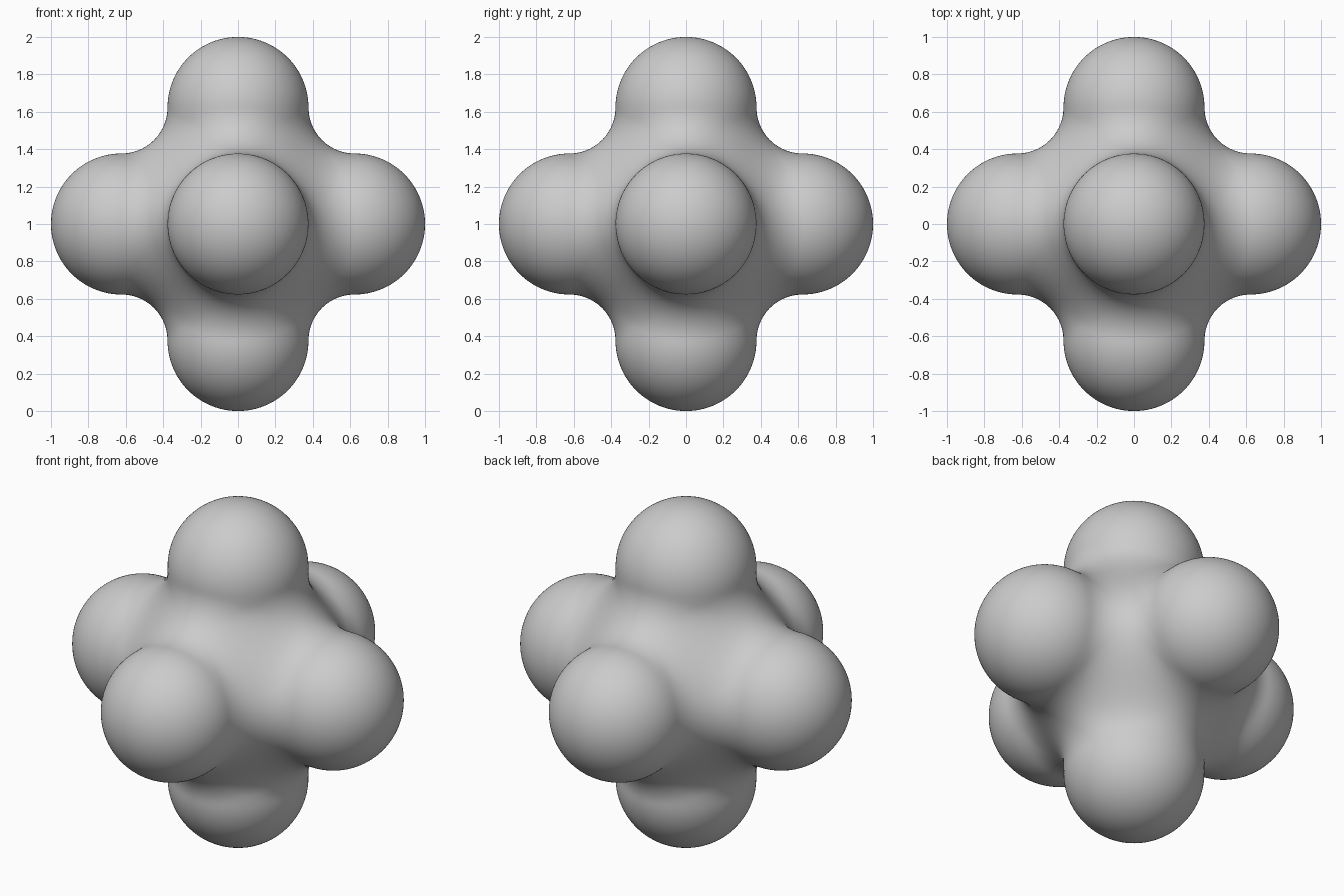
import bpy, bmesh
from math import sqrt
from mathutils import Vector

if "Cube" in bpy.data.objects:
    bpy.data.objects.remove(bpy.data.objects["Cube"])

ARM = 0.377           # radius of every rounded arm
REACH = 1.0 - ARM     # centre of each spherical arm end
FILLET = REACH - ARM  # radius of the blend between arms


def axis_distance(p, axis):
    """Distance from p to the core segment of the arm pair on one axis."""
    q = p.copy()
    q[axis] = max(abs(q[axis]) - REACH, 0.0)
    return q.length


def inside(p):
    """Round-filleted union of three crossing capsules."""
    total = 0.0
    for axis in range(3):
        u = max(FILLET + ARM - axis_distance(p, axis), 0.0)
        total += u * u
    return sqrt(total) >= FILLET


def surface_point(direction):
    lo, hi = 0.3, 1.05
    for _ in range(20):
        mid = (lo + hi) / 2
        if inside(direction * mid):
            lo = mid
        else:
            hi = mid
    return direction * lo


# Six-lobed body: a fine sphere pushed out onto the blended arms
bm = bmesh.new()
bmesh.ops.create_icosphere(bm, subdivisions=7, radius=1.0)
for v in bm.verts:
    v.co = surface_point(v.co.normalized()) + Vector((0, 0, 1))
for f in bm.faces:
    f.smooth = True
mesh = bpy.data.meshes.new("six_lobed_body")
bm.to_mesh(mesh)
bm.free()
body = bpy.data.objects.new("six_lobed_body", mesh)
bpy.context.collection.objects.link(body)
